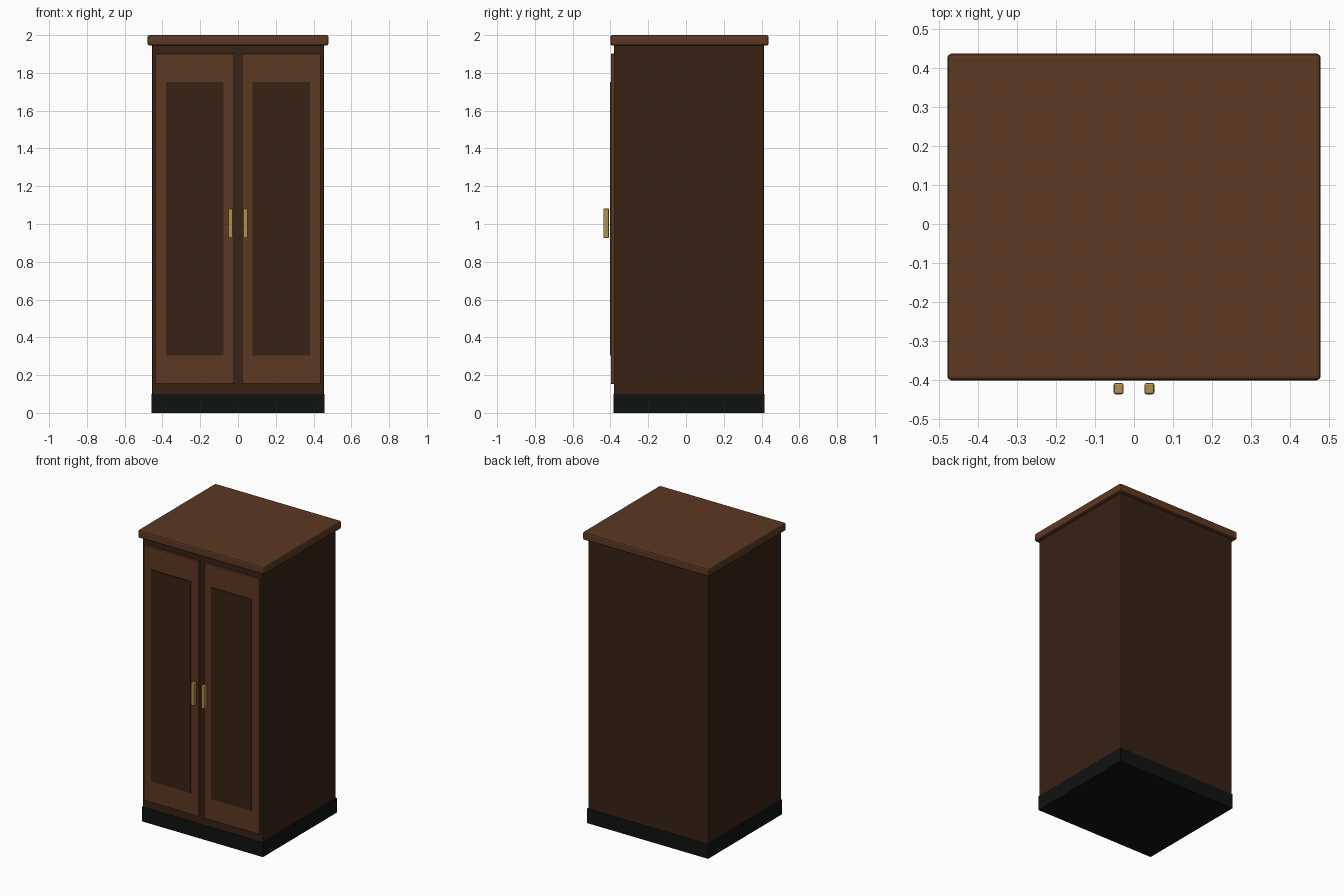
import bpy
from mathutils import Vector

if "Cube" in bpy.data.objects:
    bpy.data.objects.remove(bpy.data.objects["Cube"])


def material(name, rgb):
    m = bpy.data.materials.new(name)
    m.diffuse_color = (*rgb, 1)
    m.use_nodes = True
    m.node_tree.nodes["Principled BSDF"].inputs["Base Color"].default_value = m.diffuse_color
    return m


wood = material("wood", (0.107, 0.04, 0.016))
dark_wood = material("dark_wood", (0.04, 0.016, 0.007))
black = material("black", (0.005, 0.006, 0.006))
brass = material("brass", (0.45, 0.28, 0.08))


def box(name, lo, hi, mat, bevel=0.0):
    """Box between two corners, with optional rounded edges."""
    lo, hi = Vector(lo), Vector(hi)
    bpy.ops.mesh.primitive_cube_add(size=1, location=(lo + hi) / 2)
    ob = bpy.context.object
    ob.name = name
    ob.scale = hi - lo
    bpy.ops.object.transform_apply(location=False, rotation=False, scale=True)
    ob.data.materials.append(mat)
    if bevel:
        mod = ob.modifiers.new("bevel", "BEVEL")
        mod.width = bevel
        mod.segments = 2
    return ob


# Carcass: plinth, body and overhanging top
box("plinth", (-0.459, -0.385, 0), (0.459, 0.416, 0.1), black)
box("body", (-0.455, -0.382, 0.05), (0.455, 0.413, 1.95), dark_wood, 0.005)
box("top", (-0.479, -0.401, 1.945), (0.479, 0.437, 2.0), wood, 0.01)

# Pair of doors, each with a panel and a pull handle
for side, s in (("left", -1), ("right", 1)):
    def door_part(name, x0, x1, y, z, mat, bevel=0.0):
        xs = sorted((s * x0, s * x1))
        box(f"{side}_{name}", (xs[0], y[0], z[0]), (xs[1], y[1], z[1]), mat, bevel)

    door_part("door", 0.02, 0.437, (-0.397, -0.377), (0.153, 1.902), wood, 0.004)
    door_part("door_panel", 0.078, 0.38, (-0.402, -0.392), (0.303, 1.753), dark_wood)
    door_part("handle", 0.027, 0.052, (-0.437, -0.408), (0.925, 1.082), brass, 0.005)
